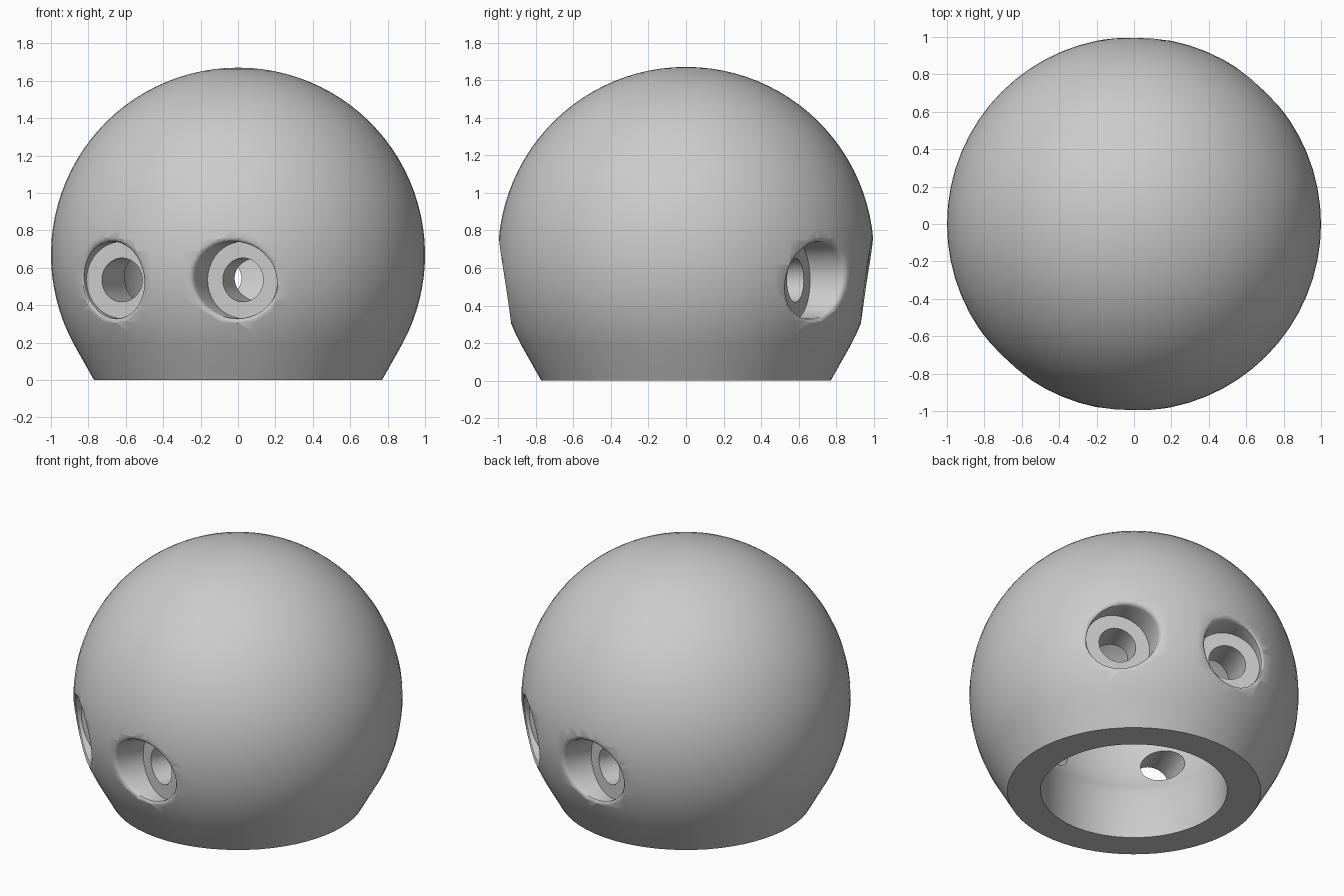
import bpy, bmesh
from math import sin, cos, pi, sqrt, asin, radians
from mathutils import Vector

old = bpy.data.objects.get("Cube")
if old:
    bpy.data.objects.remove(old, do_unlink=True)

CENTRE = 0.67     # height of the ball centre
INNER = 0.667     # radius of the hollow
MOUTH = 0.567     # radius of the base opening
SEGMENTS = 64

grey = bpy.data.materials.new("plain grey")
grey.use_nodes = True
COLOUR = (0.6, 0.6, 0.6, 1)
grey.diffuse_color = COLOUR
grey.node_tree.nodes["Principled BSDF"].inputs["Base Color"].default_value = COLOUR


def make_object(name, bm):
    bmesh.ops.recalc_face_normals(bm, faces=bm.faces[:])
    mesh = bpy.data.meshes.new(name)
    bm.to_mesh(mesh)
    bm.free()
    obj = bpy.data.objects.new(name, mesh)
    mesh.materials.append(grey)
    bpy.context.collection.objects.link(obj)
    return obj


def arc(radius, start, end, steps):
    """Profile points along a circle about the ball centre, by latitude."""
    angles = [start + (end - start) * i / steps for i in range(steps + 1)]
    return [(radius * cos(a), CENTRE + radius * sin(a)) for a in angles]


# Hollow ball: outer sphere, coned foot, flat base ring, opening, inner sphere
outer = arc(1, pi / 2, asin((0.19 - CENTRE) / 1), 32)
foot = [(0.77, 0), (MOUTH, 0)]
inner = arc(INNER, -asin(sqrt(INNER**2 - MOUTH**2) / INNER), pi / 2, 24)
profile = outer + foot + inner

bm = bmesh.new()
verts = [bm.verts.new((r, 0, z)) for r, z in profile]
edges = [bm.edges.new(pair) for pair in zip(verts, verts[1:])]
bmesh.ops.spin(bm, geom=verts + edges, axis=(0, 0, 1), cent=(0, 0, 0),
               angle=2 * pi, steps=SEGMENTS, use_duplicate=False)
bmesh.ops.remove_doubles(bm, verts=bm.verts[:], dist=0.0005)
ball = make_object("hollow_ball", bm)

# Four counterbored holes: two parallel pairs running straight through
TILT = radians(22.5)
AXIS = Vector((-sin(TILT), -cos(TILT), 0))
SIDE = Vector((cos(TILT), -sin(TILT), 0))
HOLE_SIDE, HOLE_Z = 0.35, 0.535
BORE, SEAT, SEAT_DEPTH = 0.117, 0.205, 0.775
# Rounded rim: radius and height relative to the ball surface
RIM = [(SEAT, -0.03), (0.208, -0.016), (0.216, -0.007), (0.228, -0.001), (0.25, 0.015)]


def add_hole(bm, front, lateral, count=40):
    def ring(radius, depth, on_surface=False):
        points = []
        for i in range(count):
            a = 2 * pi * i / count
            s, z = lateral + radius * cos(a), HOLE_Z + radius * sin(a)
            d = depth
            if on_surface:
                d += sqrt(1 - s * s - (z - CENTRE)**2)
            p = AXIS * d * front + SIDE * s
            points.append(bm.verts.new((p.x, p.y, z)))
        return points

    rings = [ring(BORE, 0.3), ring(BORE, SEAT_DEPTH), ring(SEAT, SEAT_DEPTH)]
    rings += [ring(r, d, True) for r, d in RIM]
    rings.append(ring(0.25, 1.2))
    for low, high in zip(rings, rings[1:]):
        for i in range(count):
            j = (i + 1) % count
            bm.faces.new((low[i], low[j], high[j], high[i]))
    bm.faces.new(rings[0])
    bm.faces.new(rings[-1])


bm = bmesh.new()
for front in (1, -1):
    for lateral in (HOLE_SIDE, -HOLE_SIDE):
        add_hole(bm, front, lateral)
cutter = make_object("hole_cutter", bm)
cutter.hide_render = True

# Cut the holes and smooth the result
cut = ball.modifiers.new("holes", "BOOLEAN")
cut.operation = "DIFFERENCE"
cut.solver = "EXACT"
cut.object = cutter
bpy.ops.object.select_all(action="DESELECT")
ball.select_set(True)
bpy.context.view_layer.objects.active = ball
bpy.ops.object.modifier_apply(modifier=cut.name)
bpy.data.objects.remove(cutter, do_unlink=True)
bpy.ops.object.shade_smooth_by_angle(angle=radians(35))
